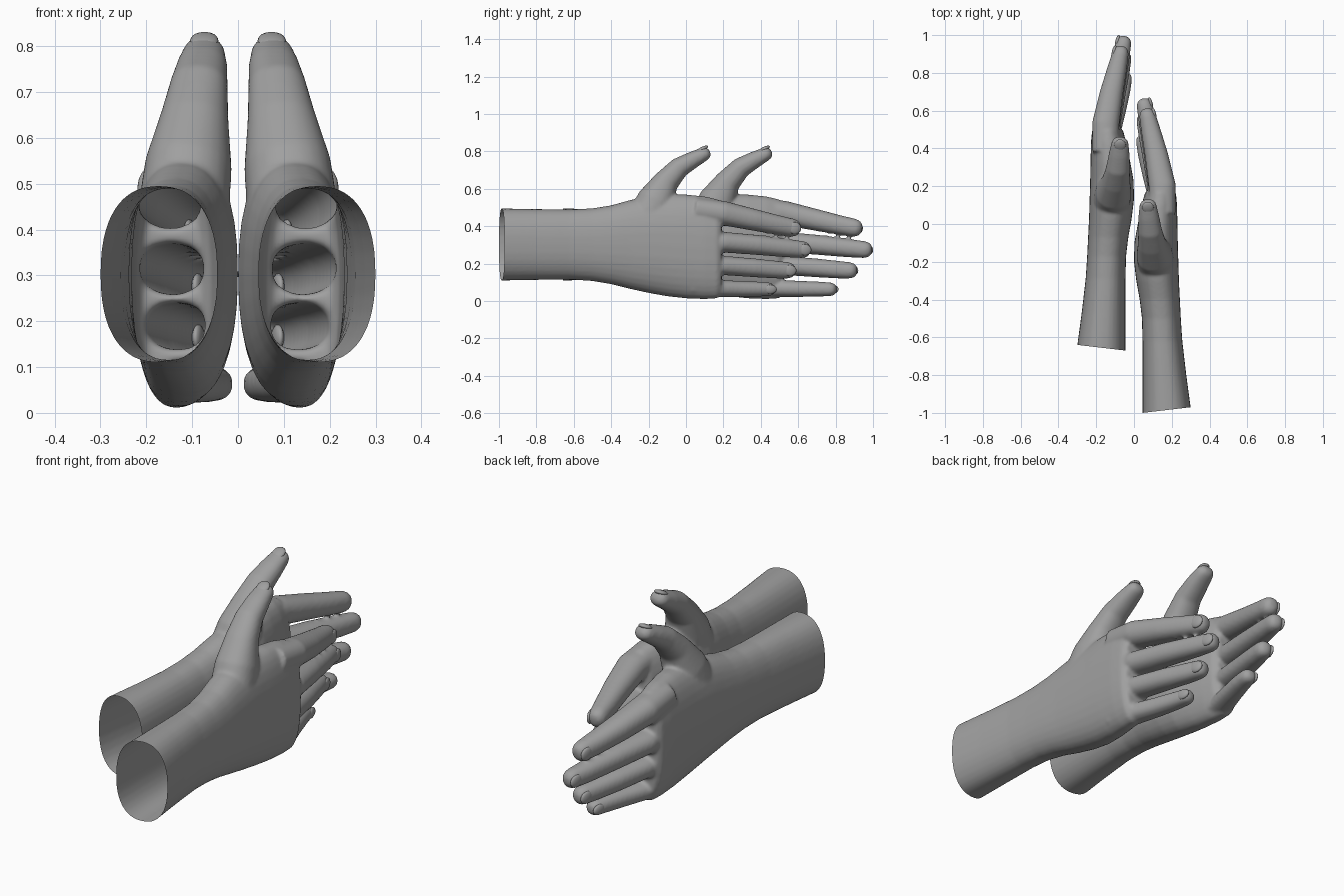
import bpy, bmesh, math
from mathutils import Vector, Matrix

if "Cube" in bpy.data.objects:
    bpy.data.objects.remove(bpy.data.objects["Cube"])

skin = bpy.data.materials.new("grey_skin")
skin.diffuse_color = (0.35, 0.35, 0.35, 1)
skin.use_nodes = True
skin.node_tree.nodes["Principled BSDF"].inputs["Base Color"].default_value = skin.diffuse_color


def ring(bm, c, u, v, ru, rv, power=2.0, n=24):
    """Superellipse ring of vertices around c."""
    out = []
    for i in range(n):
        a = 2 * math.pi * i / n
        cs, sn = math.cos(a), math.sin(a)
        p = u * (ru * math.copysign(abs(cs) ** (2 / power), cs))
        q = v * (rv * math.copysign(abs(sn) ** (2 / power), sn))
        out.append(bm.verts.new(c + p + q))
    return out


def skin_rings(bm, rings):
    for a, b in zip(rings, rings[1:]):
        for i in range(len(a)):
            j = (i + 1) % len(a)
            bm.faces.new((a[i], a[j], b[j], b[i]))
    bm.faces.new(rings[0][::-1])
    bm.faces.new(rings[-1])


def digit(bm, path):
    """Tube along (x, y, z, rx, rz) points with a rounded tip."""
    pts = [Vector(p[:3]) for p in path]
    rings = []
    for i, p in enumerate(path):
        d = (pts[min(i + 1, len(pts) - 1)] - pts[max(i - 1, 0)]).normalized()
        u = (Vector((1, 0, 0)) - d * d.x).normalized()
        v = d.cross(u)
        rings.append(ring(bm, pts[i], u, v, p[3], p[4], 2.2))
    r = min(path[-1][3:])
    for off, s in ((0.5, 0.88), (0.8, 0.65), (0.96, 0.35)):
        rings.append(ring(bm, pts[-1] + d * r * off, u, v,
                          path[-1][3] * s, path[-1][4] * s, 2.2))
    skin_rings(bm, rings)
    return pts[-1], d, u, v


# forearm and palm sections: y, z low, z high, x inner, x outer
PALM = [
    (-1.08, .108, .497, .045, .312), (-0.97, .11, .495, .045, .300),
    (-0.80, .113, .492, .045, .277), (-0.62, .115, .490, .045, .256),
    (-0.50, .107, .496, .042, .248), (-0.40, .090, .512, .030, .243),
    (-0.30, .065, .540, .012, .238), (-0.20, .043, .562, .000, .235),
    (-0.10, .025, .570, .002, .232), (0.00, .014, .570, .020, .230),
    (0.10, .010, .560, .040, .228), (0.165, .014, .545, .058, .222),
    (0.19, .035, .525, .080, .205),
]
# finger centre lines: x, y, z, half thickness, half width
FINGERS = [
    [(.150, .05, .490, .070, .065), (.150, .20, .470, .072, .065),
     (.120, .36, .435, .062, .058), (.090, .49, .407, .052, .052),
     (.072, .57, .392, .044, .048)],
    [(.145, .05, .322, .070, .058), (.145, .20, .315, .070, .055),
     (.110, .38, .300, .060, .053), (.075, .54, .283, .050, .049),
     (.056, .625, .275, .042, .045)],
    [(.140, .05, .195, .068, .054), (.135, .20, .190, .064, .051),
     (.100, .36, .178, .056, .050), (.070, .48, .168, .048, .047),
     (.055, .545, .164, .042, .044)],
    [(.140, .03, .080, .060, .050), (.130, .15, .068, .058, .046),
     (.090, .28, .065, .050, .043), (.063, .38, .064, .045, .040),
     (.050, .44, .063, .040, .037)],
]
THUMB = [(.120, -.21, .43, .100, .110), (.108, -.16, .54, .095, .100),
         (.095, -.105, .64, .075, .068), (.085, -.035, .715, .063, .055),
         (.078, .040, .757, .055, .045), (.074, .095, .785, .046, .037)]


def finish(bm, name):
    me = bpy.data.meshes.new(name)
    bm.to_mesh(me)
    bm.free()
    me.materials.append(skin)
    ob = bpy.data.objects.new(name, me)
    bpy.context.collection.objects.link(ob)
    return ob


# solid parts of one hand
bm = bmesh.new()
X, Z = Vector((1, 0, 0)), Vector((0, 0, 1))
skin_rings(bm, [ring(bm, Vector(((a + b) / 2, y, (lo + hi) / 2)), X, Z,
                     (b - a) / 2, (hi - lo) / 2, 2.35, 32)
                for y, lo, hi, a, b in PALM])
tips = []
for path in FINGERS:
    p, d, u, v = digit(bm, path)
    tips.append((p, d, u, path[-1][3], path[-1][4]))
p, d, u, v = digit(bm, THUMB)
tips.append((p, d, v if v.z > 0 else -v, THUMB[-1][4], THUMB[-1][3]))
bmesh.ops.recalc_face_normals(bm, faces=bm.faces)
solid = finish(bm, "hand_blend")

# blend the parts into one skin
rm = solid.modifiers.new("merge", 'REMESH')
rm.mode = 'VOXEL'
rm.voxel_size = 0.008
sm = solid.modifiers.new("soften", 'SMOOTH')
sm.factor = 0.5
sm.iterations = 8
bpy.context.view_layer.update()
dg = bpy.context.evaluated_depsgraph_get()
merged = bpy.data.meshes.new_from_object(solid.evaluated_get(dg))
bpy.data.objects.remove(solid)

# open, slightly slanted wrist cut
bm = bmesh.new()
bm.from_mesh(merged)
bmesh.ops.bisect_plane(bm, geom=bm.verts[:] + bm.edges[:] + bm.faces[:],
                       plane_co=(.045, -1, 0), plane_no=(.03, -.255, 0),
                       clear_outer=True)
for f in bm.faces:
    f.smooth = True
right_hand = finish(bm, "right_hand")

# nails: thin domes on the backs of the tips
bm = bmesh.new()
for p, d, n, thick, wide in tips:
    side = d.cross(n)
    rot = Matrix((side, d, n)).transposed().to_4x4()
    m = (Matrix.Translation(p + n * (thick - .009) + d * .004) @ rot @
         Matrix.Diagonal((wide * .68, .036, .012, 1)))
    bmesh.ops.create_uvsphere(bm, u_segments=16, v_segments=8, radius=1, matrix=m)
for f in bm.faces:
    f.smooth = True
right_nails = finish(bm, "right_nails")

# mirrored hand, shifted forward along its length
for ob, name in ((right_hand, "left_hand"), (right_nails, "left_nails")):
    bm = bmesh.new()
    bm.from_mesh(ob.data)
    bmesh.ops.transform(bm, verts=bm.verts,
                        matrix=Matrix.Translation((0, .33, 0)) @ Matrix.Diagonal((-1, 1, 1, 1)))
    bmesh.ops.reverse_faces(bm, faces=bm.faces)
    finish(bm, name)
